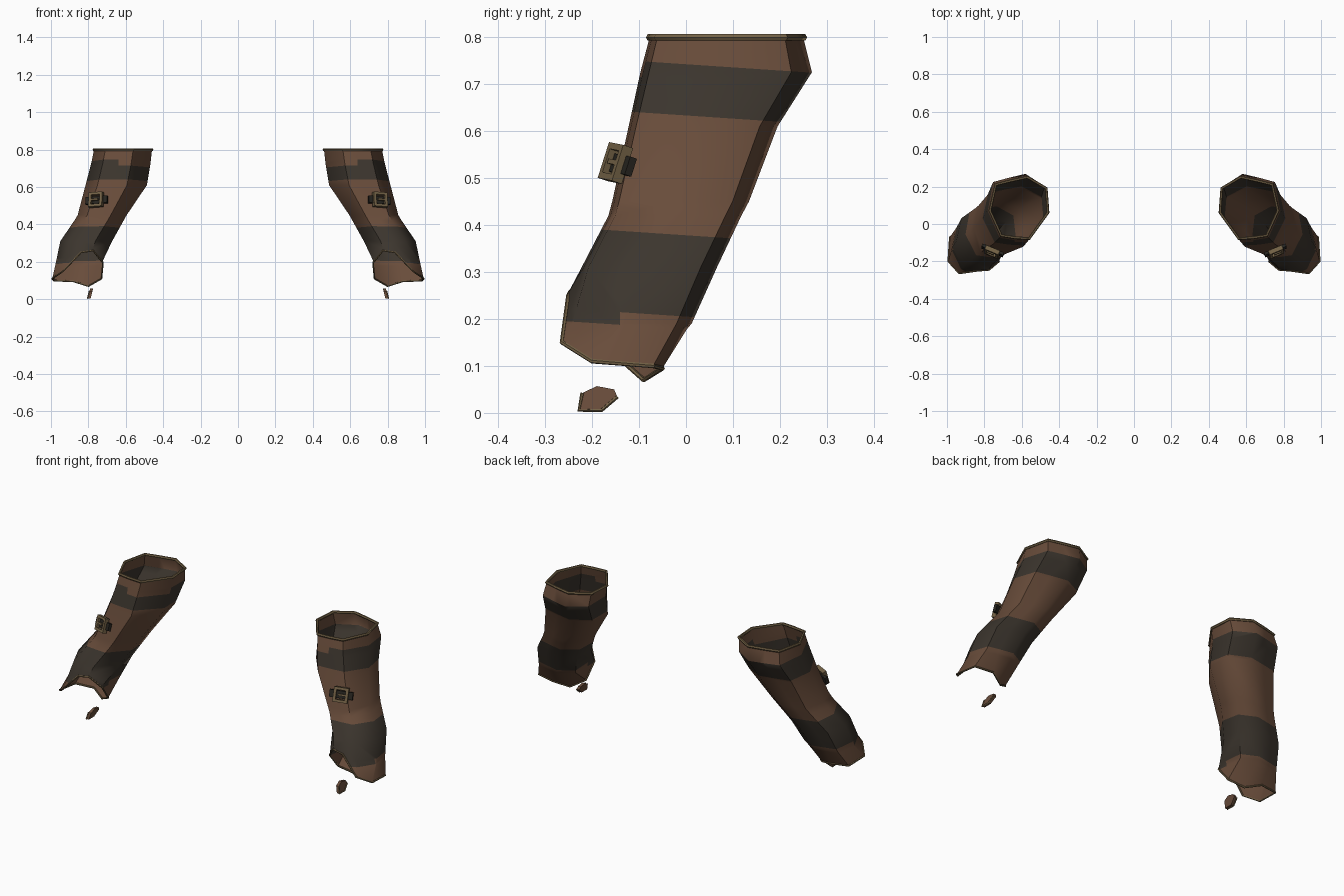
import bpy, bmesh, math
from mathutils import Vector, Matrix

if "Cube" in bpy.data.objects:
    bpy.data.objects.remove(bpy.data.objects["Cube"])


def material(name, rgb):
    m = bpy.data.materials.new(name)
    m.diffuse_color = (*rgb, 1)
    m.use_nodes = True
    m.node_tree.nodes["Principled BSDF"].inputs["Base Color"].default_value = m.diffuse_color
    return m


LEATHER = material("brown leather", (.14, .073, .043))
BAND = material("dark wrap", (.045, .036, .027))
BRASS = material("aged brass", (.17, .12, .06))
STRAP = material("black strap", (.02, .018, .014))


def finish(ob, angle=50):
    """Mirror to the other arm and smooth the shading."""
    mod = ob.modifiers.new("other_arm", 'MIRROR')
    mod.use_axis = (True, False, False)
    mod.use_mirror_merge = False
    bpy.ops.object.select_all(action='DESELECT')
    ob.select_set(True)
    bpy.context.view_layer.objects.active = ob
    bpy.ops.object.shade_smooth_by_angle(angle=math.radians(angle))


def mesh_object(name, bm, mats):
    bmesh.ops.recalc_face_normals(bm, faces=bm.faces)
    me = bpy.data.meshes.new(name)
    bm.to_mesh(me)
    bm.free()
    for m in mats:
        me.materials.append(m)
    ob = bpy.data.objects.new(name, me)
    bpy.context.collection.objects.link(ob)
    return ob


def tube(name, pts, radius, mat, cyclic=True):
    cu = bpy.data.curves.new(name, 'CURVE')
    cu.dimensions = '3D'
    cu.bevel_depth = radius
    cu.bevel_resolution = 1
    cu.use_fill_caps = True
    sp = cu.splines.new('POLY')
    sp.points.add(len(pts) - 1)
    for p, co in zip(sp.points, pts):
        p.co = (*co, 1)
    sp.use_cyclic_u = cyclic
    cu.materials.append(mat)
    ob = bpy.data.objects.new(name, cu)
    bpy.context.collection.objects.link(ob)
    bpy.ops.object.select_all(action='DESELECT')
    ob.select_set(True)
    bpy.context.view_layer.objects.active = ob
    bpy.ops.object.convert(target='MESH')
    finish(bpy.context.view_layer.objects.active)


# Sleeve: a faceted cross-section lofted down the forearm
SECTION = [(-.29, 1), (.3, .88), (.8, .76), (1, -.09), (.61, -.9),
           (.13, -.97), (-.35, -1), (-1, -.15), (-.94, .64)]
# z, x min, x max, y min, y max
LEVELS = [(.797, .46, .77, -.078, .25), (.725, .468, .785, -.097, .268),
          (.61, .487, .815, -.122, .195), (.45, .595, .857, -.157, .134),
          (.42, .612, .875, -.165, .118), (.31, .673, .95, -.222, .066),
          (.19, .72, .975, -.256, .012)]
# Hem: low over the hand's back, arched at the palm
HEM = [(.80, -.09, .07), (.88, -.05, .095), (.985, -.07, .10),
       (.993, -.20, .11), (.935, -.264, .15), (.84, -.25, .25),
       (.775, -.245, .26), (.722, -.20, .195), (.73, -.135, .11)]


def ring(z, x0, x1, y0, y1):
    return [Vector(((x0 + x1) / 2 + u * (x1 - x0) / 2,
                    (y0 + y1) / 2 + v * (y1 - y0) / 2, z)) for u, v in SECTION]


rings = [ring(*lv) for lv in LEVELS]
for p, h in zip(rings[-1], HEM):
    if h[2] > .18:
        p.xyz = Vector(h) + Vector((0, .003, .012))
rings.append([Vector(h) for h in HEM])

bm = bmesh.new()
rows = [[bm.verts.new(p) for p in r] for r in rings]
n = len(SECTION)
for a, b in zip(rows, rows[1:]):
    for i in range(n):
        j = (i + 1) % n
        bm.faces.new((a[i], a[j], b[j], b[i]))

# Cut the wrap edges, including the steps where the wrap overlaps
TILT = .067


def height(p):
    return p.z + TILT * p.y


def cut(co, no, lo, hi):
    faces = [f for f in bm.faces if lo < height(f.calc_center_median()) < hi]
    geom = set(faces)
    for f in faces:
        geom.update(f.edges)
        geom.update(f.verts)
    bmesh.ops.bisect_plane(bm, geom=list(geom), plane_co=co, plane_no=no, dist=1e-5)


for h in (.742, .708, .633, .378, .205, .178):
    cut((0, 0, h), (0, TILT, 1), -1, 2)
cut((.64, 0, 0), (1, 0, 0), .70, .75)
cut((0, -.14, 0), (0, 1, 0), .17, .21)
for f in bm.faces:
    c = f.calc_center_median()
    h = height(c)
    top = .708 if c.x < .64 and c.y < .08 else .742
    low = .178 if c.y < -.14 else .205
    f.material_index = int(.633 < h < top or low < h < .378)
finish(mesh_object("sleeve", bm, [LEATHER, BAND]))

# Rolled edges at the elbow and the hand
tube("elbow_rim", [p + Vector((0, 0, .002)) for p in rings[0]], .008, BRASS)
tube("hand_rim", HEM, .005, BRASS)


# Buckle on the front of the forearm
def boxes(name, parts, mat):
    place = (Matrix.Translation((.757, -.145, .53)) @ Matrix.Rotation(.42, 4, 'Z')
             @ Matrix.Rotation(-.3, 4, 'X') @ Matrix.Rotation(.08, 4, 'Y'))
    b = bmesh.new()
    for loc, size in parts:
        bmesh.ops.create_cube(b, size=1, matrix=place @ Matrix.Translation(loc)
                              @ Matrix.Diagonal((*size, 1)))
    finish(mesh_object(name, b, [mat]), 30)


boxes("buckle_strap", [((0, .004, 0), (.125, .016, .04))], STRAP)
boxes("buckle_frame",
      [((s * .032, -.006, 0), (.015, .024, .08)) for s in (-1, 1)]
      + [((0, -.006, s * .033), (.064, .024, .014)) for s in (-1, 1)]
      + [((.008, -.012, 0), (.046, .012, .01))], BRASS)

# Small loose thumb guard below the hand
GUARD = [(-.228, .005), (-.221, .042), (-.19, .057), (-.153, .05),
         (-.146, .034), (-.18, .005)]


def guard_point(y, z, side):
    return Vector((.797 - z * .25 + side * .008, y, z))


bm = bmesh.new()
sides = [[bm.verts.new(guard_point(y, z, s)) for y, z in GUARD] for s in (-1, 1)]
for s in sides:
    bm.faces.new(s)
for i in range(len(GUARD)):
    j = (i + 1) % len(GUARD)
    bm.faces.new((sides[0][i], sides[0][j], sides[1][j], sides[1][i]))
finish(mesh_object("thumb_guard", bm, [LEATHER]), 30)
tube("thumb_guard_rim", [guard_point(*GUARD[i], 1) for i in (4, 5, 0, 1)],
     .004, BRASS, False)
